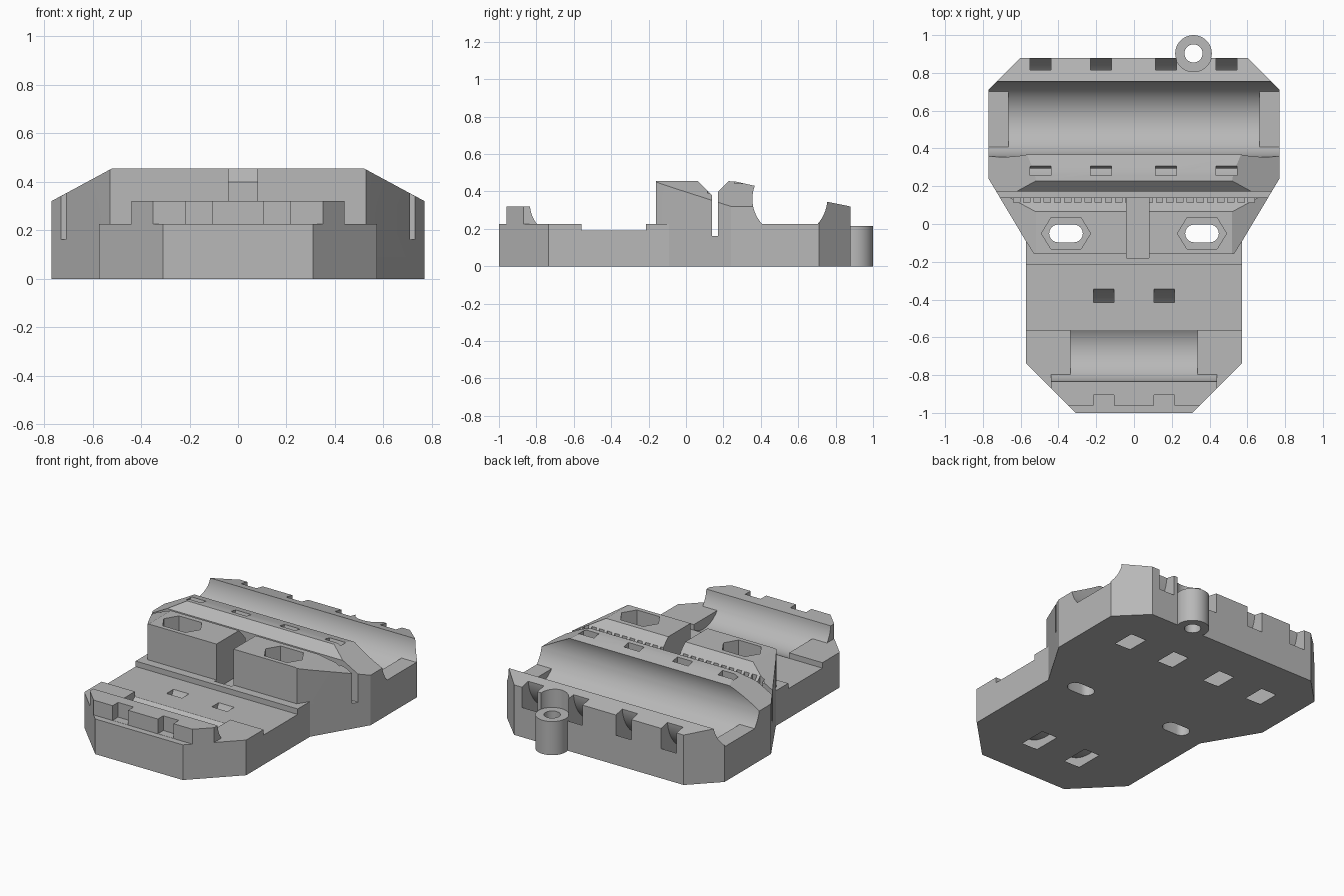
import bpy, bmesh, math
from mathutils import Vector

cube = bpy.data.objects.get("Cube")
if cube:
    bpy.data.objects.remove(cube, do_unlink=True)

grey = bpy.data.materials.new("plain grey")
grey.use_nodes = True
grey.diffuse_color = (0.48, 0.48, 0.48, 1)
grey.node_tree.nodes["Principled BSDF"].inputs["Base Color"].default_value = (0.48, 0.48, 0.48, 1)


def prism(name, outline, low, high, axis="z", repeat=(0,)):
    """Extrude a closed 2D outline along z (points are x, y) or x (points are y, z)."""
    bm = bmesh.new()
    for shift in repeat:
        if axis == "z":
            pts = [Vector((a + shift, b, low)) for a, b in outline]
            step = Vector((0, 0, high - low))
        else:
            pts = [Vector((low + shift, a, b)) for a, b in outline]
            step = Vector((high - low, 0, 0))
        face = bm.faces.new([bm.verts.new(p) for p in pts])
        top = bmesh.ops.extrude_face_region(bm, geom=[face])["geom"]
        bmesh.ops.translate(bm, vec=step, verts=[v for v in top if isinstance(v, bmesh.types.BMVert)])
    bmesh.ops.recalc_face_normals(bm, faces=bm.faces[:])
    mesh = bpy.data.meshes.new(name)
    bm.to_mesh(mesh)
    bm.free()
    mesh.materials.append(grey)
    obj = bpy.data.objects.new(name, mesh)
    bpy.context.collection.objects.link(obj)
    return obj


def combine(target, tool, operation="DIFFERENCE"):
    mod = target.modifiers.new(tool.name, "BOOLEAN")
    mod.operation, mod.solver, mod.object = operation, "EXACT", tool
    bpy.context.view_layer.objects.active = target
    bpy.ops.object.modifier_apply(modifier=mod.name)
    bpy.data.objects.remove(tool, do_unlink=True)


def cut(*args, **kwargs):
    combine(body, prism(*args, **kwargs))


def rect(x0, x1, y0, y1):
    return [(x0, y0), (x1, y0), (x1, y1), (x0, y1)]


def arc(centre, radius, start, end, count=20):
    angles = [math.radians(start + (end - start) * i / count) for i in range(count + 1)]
    return [(centre[0] + radius * math.cos(a), centre[1] + radius * math.sin(a)) for a in angles]


def angle_at(centre, radius, z):
    return math.degrees(math.asin((z - centre[1]) / radius))


def mirror(points):
    return points + [(-x, y) for x, y in reversed(points)]


# Cradle cylinders: centre (y, z) and radius
REAR, REAR_R = (0.555, 0.36), 0.2
FRONT, FRONT_R = (-0.66, 0.335), 0.175
SHELF = 0.225
rear_low = angle_at(REAR, REAR_R, SHELF)
front_low = angle_at(FRONT, FRONT_R, SHELF)

# Body: side profile cropped by the plan outline
profile = [(-1.1, 0), (-1.1, SHELF), (-0.96, SHELF), (-0.96, 0.32)]
profile += arc(FRONT, FRONT_R, 180 - angle_at(FRONT, FRONT_R, 0.32), 180 - front_low, 6)
profile += [(-0.56, SHELF), (-0.56, 0.19), (-0.215, 0.19), (-0.215, SHELF),
            (-0.16, SHELF), (-0.16, 0.455), (0.065, 0.455), (0.14, 0.38),
            (0.14, 0.162), (0.172, 0.162), (0.172, 0.4), (0.228, 0.455), (0.27, 0.452)]
profile += arc(REAR, REAR_R, 180 - angle_at(REAR, REAR_R, 0.43), 180 - rear_low, 12)
profile += arc(REAR, REAR_R, rear_low, angle_at(REAR, REAR_R, 0.345), 8)
profile += [(1.0, 0.295), (1.0, 0)]
body = prism("mount_body", profile, -0.9, 0.9, "x")
plan = mirror([(0.31, -1), (0.573, -0.735), (0.573, -0.09), (0.77, 0.24), (0.77, 0.71), (0.6, 0.88)])
combine(body, prism("plan_crop", plan, -0.2, 0.8), "INTERSECT")

# Troughs that stop short of the sides
for name, centre, radius, low, half in (("rear_trough", REAR, REAR_R, rear_low, 0.665),
                                        ("front_trough", FRONT, FRONT_R, front_low, 0.337)):
    curve = arc(centre, radius, 180 - low, 360 + low, 24)
    curve += [(curve[-1][0], 0.25), (curve[0][0], 0.25)]
    cut(name, curve, -half, half, "x")

# Side trims: front lip ends, block corners and sloping shoulders
for side in (1, -1):
    cut("lip_trim", [(side * x, y) for x, y in rect(0.44, 0.8, -1.2, -0.58)], SHELF, 0.6)
    cut("corner_trim", [(side * 0.525, -0.165), (side * 0.573, -0.09), (side * 0.7, -0.09),
                        (side * 0.7, -0.19), (side * 0.525, -0.19)], SHELF, 0.6)
    shoulder = prism("shoulder_trim", [(-0.3, 0), (0.72, 0), (0.72, 0.3), (-0.3, 0.3)], 0, 0.6, "x")
    for v in shoulder.data.vertices:
        x, y, h = v.co
        v.co = (side * (0.52 + x), y, 0.455 - 0.54 * x + h)
    bm = bmesh.new()
    bm.from_mesh(shoulder.data)
    bmesh.ops.recalc_face_normals(bm, faces=bm.faces[:])
    bm.to_mesh(shoulder.data)
    bm.free()
    combine(body, shoulder)

# Centre channel and the row of small notches
cut("centre_channel", rect(-0.04, 0.08, -0.18, 0.15), 0.17, 0.6)
cut("notch_row", rect(-0.017, 0.017, 0.115, 0.155), 0.35, 0.6,
    repeat=[(i - 11.5) * 0.054 for i in range(24)])

# Screw slots with hexagonal recesses
for side in (1, -1):
    x, y = side * 0.36, -0.05
    hexagon = [(x - 0.13, y), (x - 0.08, y - 0.082), (x + 0.08, y - 0.082),
               (x + 0.13, y), (x + 0.08, y + 0.082), (x - 0.08, y + 0.082)]
    cut("hex_recess", hexagon, 0.24, 0.6)
    slot = arc((x + 0.042, y), 0.047, -90, 90, 12) + arc((x - 0.042, y), 0.047, 90, 270, 12)
    cut("screw_slot", slot, -0.1, 0.5)

# Curved strap tunnels under the troughs
rear_ring = [(max(y, 0.258), z) for y, z in arc(REAR, 0.367, 155, 375, 40)]
rear_ring += arc(REAR, 0.262, 375, 155, 40)
cut("rear_straps", rear_ring, -0.055, 0.055, "x", (-0.495, -0.175, 0.17, 0.49))
front_ring = arc(FRONT, 0.347, 215, 365, 32) + arc(FRONT, 0.285, 365, 215, 32)
cut("front_straps", front_ring, -0.055, 0.055, "x", (-0.16, 0.16))
cut("lip_notches", rect(-0.055, 0.055, -0.98, -0.905), SHELF + 0.001, 0.5, repeat=(-0.16, 0.16))

# Hinge tube at the back
HINGE = (0.315, 0.903)
ring = arc(HINGE, 0.097, 0, 360, 40)[:-1]
cut("tube_clearance", ring, 0.215, 0.6)
combine(body, prism("hinge_tube", ring, 0, 0.215), "UNION")
cut("tube_bore", arc(HINGE, 0.048, 0, 360, 28)[:-1], -0.1, 0.6)

bpy.ops.object.select_all(action="DESELECT")
body.select_set(True)
bpy.context.view_layer.objects.active = body
bpy.ops.object.shade_smooth_by_angle(angle=math.radians(20))
